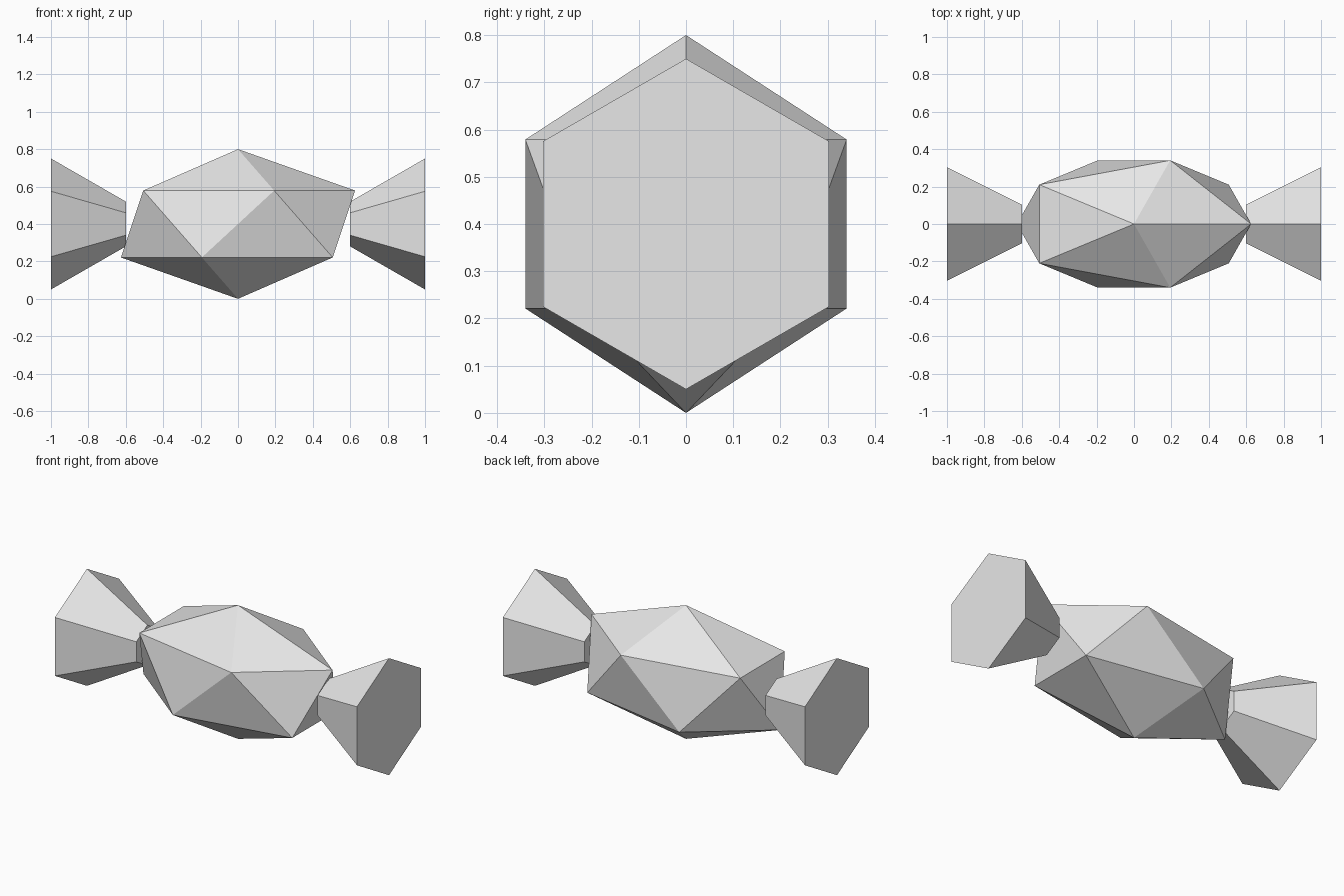
import bpy
import math
from mathutils import Matrix

cube = bpy.data.objects.get("Cube")
if cube:
    bpy.data.objects.remove(cube, do_unlink=True)

# Wrapper colour
grey = bpy.data.materials.new("wrapper_grey")
grey.use_nodes = True
colour = (0.8, 0.8, 0.8, 1.0)
grey.diffuse_color = colour
grey.node_tree.nodes["Principled BSDF"].inputs["Base Color"].default_value = colour

MID_Z = 0.4


def finish(name, matrix):
    obj = bpy.context.object
    obj.name = name
    obj.data.transform(matrix)
    obj.location = (0, 0, MID_Z)
    obj.data.materials.append(grey)
    bpy.ops.object.shade_flat()


# Faceted sweet in the middle
bpy.ops.mesh.primitive_ico_sphere_add(subdivisions=1, radius=1)
finish("candy_body", Matrix.Diagonal((0.7, 0.4, 0.4, 1)))

# Flared six-sided wrapper ends, widening outwards
for name, side in (("left_wrapper_end", 1), ("right_wrapper_end", -1)):
    bpy.ops.mesh.primitive_cone_add(vertices=6, radius1=0.12, radius2=0.35, depth=0.4)
    turn = Matrix.Rotation(side * math.pi / 2, 4, "Y")
    finish(name, Matrix.Translation((side * 0.8, 0, 0)) @ turn
           @ Matrix.Rotation(math.pi / 2, 4, "Z"))
